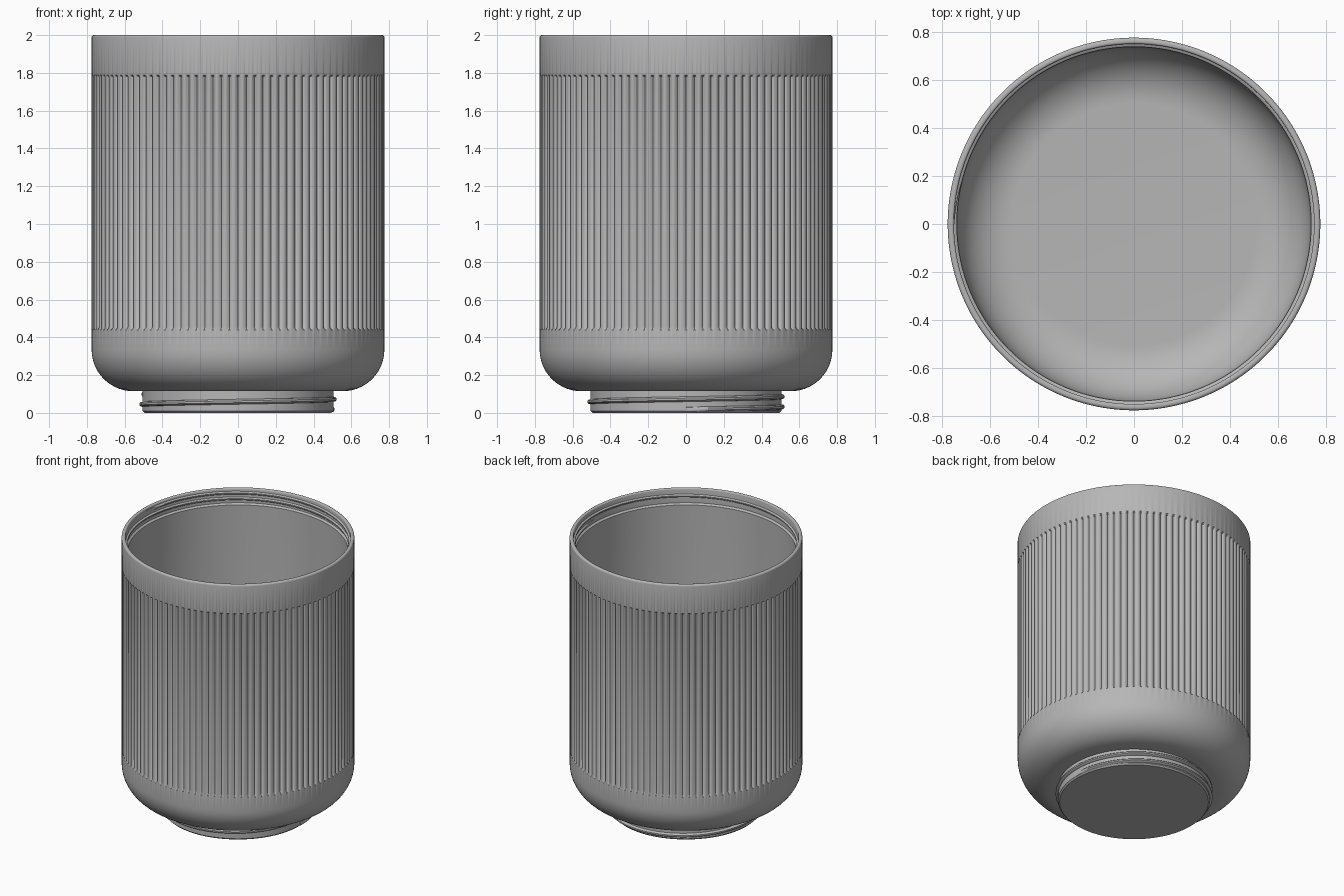
import bpy, bmesh
from math import sin, cos, pi, radians

cube = bpy.data.objects.get("Cube")
if cube:
    bpy.data.objects.remove(cube, do_unlink=True)

grey = bpy.data.materials.new("plain grey")
grey.use_nodes = True
colour = (0.47, 0.47, 0.47, 1)
grey.diffuse_color = colour
grey.node_tree.nodes["Principled BSDF"].inputs["Base Color"].default_value = colour

RIBS, PER_RIB, RIB_DEPTH = 108, 8, 0.016
OUTER, WALL = 0.775, 0.735


def arc(cx, cz, radius, start, end, steps):
    """Profile points (radius, height, ribbed) along a circular arc, in degrees."""
    angles = [radians(start + (end - start) * i / steps) for i in range(steps + 1)]
    return [(cx + radius * cos(a), cz + radius * sin(a), 0) for a in angles]


def finish(bm, name, angle):
    bmesh.ops.recalc_face_normals(bm, faces=bm.faces)
    mesh = bpy.data.meshes.new(name)
    bm.to_mesh(mesh)
    bm.free()
    mesh.materials.append(grey)
    obj = bpy.data.objects.new(name, mesh)
    bpy.context.collection.objects.link(obj)
    bpy.ops.object.select_all(action='DESELECT')
    obj.select_set(True)
    bpy.context.view_layer.objects.active = obj
    bpy.ops.object.shade_smooth_by_angle(angle=radians(angle))


def bridge(bm, a, b, closed):
    n = len(a)
    for i in range(n if closed else n - 1):
        j = (i + 1) % n
        bm.faces.new((a[i], a[j], b[j], b[i]))


def lathe(name, profile):
    """Revolve a profile; ribbed points get rounded ribs with sharp valleys."""
    bm = bmesh.new()
    count = RIBS * PER_RIB
    rings = []
    for r, z, ribbed in profile:
        ring = []
        for i in range(count):
            u = 2 * (i % PER_RIB) / PER_RIB - 1
            rr = r - ribbed * RIB_DEPTH * u * u
            a = 2 * pi * i / count
            ring.append(bm.verts.new((rr * cos(a), rr * sin(a), z)))
        rings.append(ring)
    for a, b in zip(rings, rings[1:]):
        bridge(bm, a, b, True)
    bm.faces.new(rings[0])
    bm.faces.new(rings[-1])
    finish(bm, name, 32)


def thread(name, radius, height, half, z0, z1, turns):
    """Helical ridge rising anticlockwise; negative height points inward."""
    bm = bmesh.new()
    steps = int(turns * 128)
    sections = []
    for i in range(steps + 1):
        t = i / steps
        a = 2 * pi * turns * t
        fade = min(1, 0.15 + min(i, steps - i) / 6)
        z = z0 + (z1 - z0) * t
        shape = ((-0.15, -1), (0.6, -0.8), (1, -0.35), (1, 0.35), (0.6, 0.8), (-0.15, 1))
        section = []
        for out, up in shape:
            r = radius + height * out * (fade if out > 0 else 1)
            section.append(bm.verts.new((r * cos(a), r * sin(a), z + half * up)))
        sections.append(section)
    for a, b in zip(sections, sections[1:]):
        bridge(bm, a, b, True)
    bm.faces.new(sections[0])
    bm.faces.new(sections[-1])
    finish(bm, name, 40)


# Cup: closed neck, rounded shoulder, ribbed wall, rim, threaded recess, inside
profile = [(0.495, 0, 0), (0.505, 0.01, 0), (0.505, 0.115, 0)]
profile += arc(OUTER - 0.22, 0.335, 0.22, -90, 0, 14)
profile += [(OUTER, 0.44, 0), (OUTER, 0.452, 1), (OUTER, 1.782, 1), (OUTER, 1.79, 0)]
profile += arc(OUTER - 0.012, 1.988, 0.012, 0, 90, 4)
profile += arc(0.757, 1.992, 0.008, 90, 180, 3)
profile += [(0.749, 1.895, 0), (WALL, 1.885, 0)]
profile += arc(WALL - 0.23, 0.385, 0.23, 0, -90, 14)
lathe("cup_body", profile)

# Matching screw threads on the neck and inside the rim
thread("neck_thread", 0.505, 0.017, 0.014, 0.018, 0.1, 1.5)
thread("rim_thread", 0.749, -0.012, 0.011, 1.912, 1.975, 1.5)
